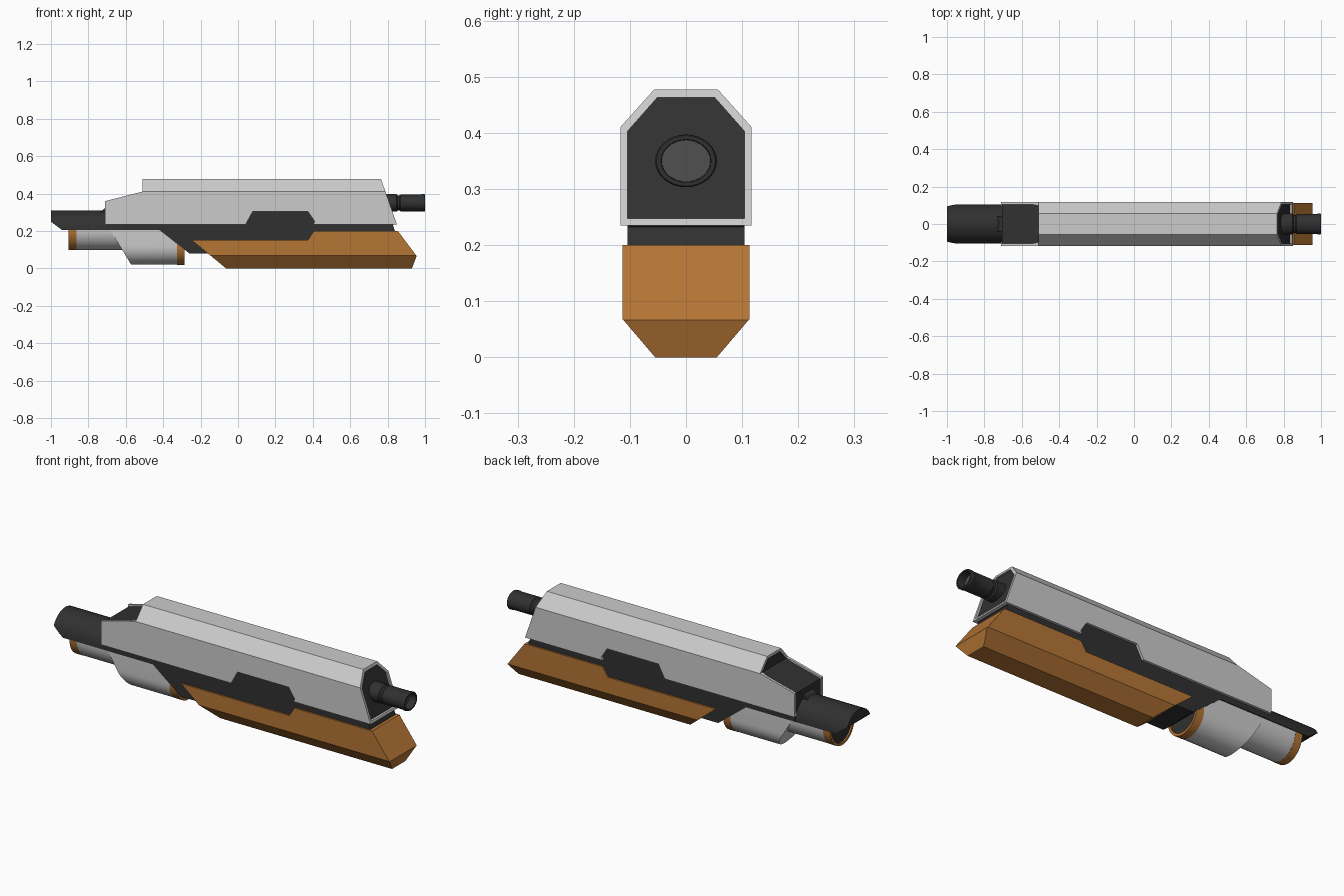
import bpy, bmesh, math

if "Cube" in bpy.data.objects:
    bpy.data.objects.remove(bpy.data.objects["Cube"])


def material(name, rgb):
    m = bpy.data.materials.new(name)
    m.diffuse_color = (*rgb, 1)
    m.use_nodes = True
    m.node_tree.nodes["Principled BSDF"].inputs["Base Color"].default_value = m.diffuse_color
    return m


DARK = material("dark", (0.03, 0.03, 0.03))
ORANGE = material("orange", (0.46, 0.18, 0.035))
BORE = material("bore_grey", (0.08, 0.08, 0.08))


def prism(name, pts, axis, a, b, mat=None):
    """Extrude an (x,z) profile along y, or a (y,z) section along x."""
    bm = bmesh.new()
    place = (lambda p, t: (p[0], t, p[1])) if axis == 'y' else (lambda p, t: (t, p[0], p[1]))
    lo = [bm.verts.new(place(p, a)) for p in pts]
    hi = [bm.verts.new(place(p, b)) for p in pts]
    bm.faces.new(lo)
    bm.faces.new(hi)
    n = len(pts)
    for i in range(n):
        bm.faces.new((lo[i], lo[(i + 1) % n], hi[(i + 1) % n], hi[i]))
    bmesh.ops.recalc_face_normals(bm, faces=bm.faces)
    me = bpy.data.meshes.new(name)
    bm.to_mesh(me)
    bm.free()
    ob = bpy.data.objects.new(name, me)
    bpy.context.collection.objects.link(ob)
    if mat:
        me.materials.append(mat)
    return ob


def boolean(ob, other, op):
    """Apply a boolean and discard the cutter."""
    mod = ob.modifiers.new("cut", 'BOOLEAN')
    mod.operation, mod.object, mod.solver = op, other, 'EXACT'
    bpy.context.view_layer.objects.active = ob
    bpy.ops.object.modifier_apply(modifier=mod.name)
    bpy.data.objects.remove(other)
    return ob


def smooth(ob):
    bpy.ops.object.select_all(action='DESELECT')
    ob.select_set(True)
    bpy.context.view_layer.objects.active = ob
    bpy.ops.object.shade_smooth_by_angle(angle=math.radians(35))


def mirror(half):
    """Complete a symmetric (y,z) section from its right half."""
    return half + [(-y, z) for y, z in reversed(half)]


def arc(ry, rz, cz, down, n=20):
    s = -1 if down else 1
    return [(ry * math.cos(math.pi * i / n), cz + s * rz * math.sin(math.pi * i / n))
            for i in range(n + 1)]


# Grey upper shell: chamfered tube trimmed by the side profile
shell = prism("upper_shell", mirror([(0.117, 0.235), (0.117, 0.41), (0.057, 0.477)]), 'x', -0.9, 0.95)
boolean(shell, prism("bore", mirror([(0.104, 0.247), (0.104, 0.403), (0.051, 0.463)]), 'x', -1, 1), 'DIFFERENCE')
side = [(-0.71, 0.2), (-0.71, 0.36), (-0.51, 0.411), (-0.51, 0.5), (0.757, 0.5), (0.862, 0.2),
        (0.385, 0.2), (0.41, 0.25), (0.375, 0.303), (0.078, 0.303), (0.022, 0.2)]
boolean(shell, prism("trim", side, 'y', -0.3, 0.3), 'INTERSECT')

# Dark core filling the shell and showing through the side notch
core = prism("core_body", mirror([(0.1045, 0.05), (0.1045, 0.4035), (0.0515, 0.4635)]), 'x', -0.9, 0.95, DARK)
side = [(-0.705, 0.205), (-0.705, 0.352), (-0.503, 0.403), (-0.503, 0.49), (0.753, 0.49),
        (0.838, 0.238), (0.828, 0.232), (0.842, 0.19), (0.4, 0.14), (0.3, 0.08), (-0.26, 0.08), (-0.42, 0.205)]
boolean(core, prism("trim", side, 'y', -0.3, 0.3), 'INTERSECT')

# Orange lower guard with chamfered keel
guard = prism("lower_guard", mirror([(0.055, 0), (0.113, 0.068), (0.113, 0.3)]), 'x', -0.5, 1.1, ORANGE)
side = [(-0.25, 0.153), (0.375, 0.153), (0.405, 0.2), (0.855, 0.2), (0.955, 0.066),
        (0.929, -0.003), (-0.06, -0.003)]
boolean(guard, prism("trim", side, 'y', -0.3, 0.3), 'INTERSECT')

# Rounded rear stock, undercut at its tip
stock = prism("rear_stock", arc(0.104, 0.105, 0.205, False), 'x', -1, -0.69, DARK)
boolean(stock, prism("undercut", [(-1.06, 0.205), (-1.06, 0.1), (-0.93, 0.1), (-0.93, 0.1975), (-1.06, 0.295)],
                     'y', -0.3, 0.3), 'DIFFERENCE')
smooth(stock)
prism("stock_fillet", [(-0.735, 0.3), (-0.7, 0.3), (-0.7, 0.325), (-0.715, 0.32)], 'y', -0.04, 0.04, DARK)

# Grey drum under the stock: shallow rear half, deeper front half
rear = prism("drum_rear", arc(0.1, 0.107, 0.206, True), 'x', -0.866, -0.5)
smooth(rear)
deep = [(0.1, 0.206)] + arc(0.1, 0.1, 0.12, True) + [(-0.1, 0.206)]
front = prism("drum_front", deep, 'x', -0.8, -0.325)
boolean(front, prism("slant", [(-0.69, 0.215), (-0.565, 0.01), (-0.2, 0.01), (-0.2, 0.215)], 'y', -0.3, 0.3), 'INTERSECT')
smooth(front)

# Orange end rings with recessed dark plugs
rear_in = arc(0.088, 0.095, 0.206, True)
deep_in = [(0.088, 0.206)] + arc(0.088, 0.088, 0.12, True) + [(-0.088, 0.206)]
for name, outer, inner, a, b, pa, pb in (
        ("rear", arc(0.101, 0.108, 0.206, True), rear_in, -0.905, -0.864, -0.897, -0.86),
        ("front", [(0.101, 0.206)] + arc(0.101, 0.101, 0.12, True) + [(-0.101, 0.206)], deep_in,
         -0.327, -0.285, -0.33, -0.293)):
    ring = prism(name + "_ring", outer, 'x', a, b, ORANGE)
    hole = [(y, z + 0.05 if z > 0.2 else z) for y, z in inner]
    boolean(ring, prism("hole", hole, 'x', a - 0.1, b + 0.1), 'DIFFERENCE')
    smooth(ring)
    smooth(prism(name + "_plug", inner, 'x', pa, pb, DARK))

# Muzzle: slightly flattened lathe with grooves and a bore
path = [(0.76, 0.047), (0.848, 0.047), (0.853, 0.041), (0.864, 0.041), (0.869, 0.045), (0.925, 0.045),
        (0.978, 0.045), (0.982, 0.047), (0.996, 0.047), (1.0, 0.045), (1.0, 0.038), (0.96, 0.037)]
N = 32
bm = bmesh.new()
rings = [[bm.verts.new((x, 1.17 * r * math.cos(2 * math.pi * i / N), 0.35 + r * math.sin(2 * math.pi * i / N)))
          for i in range(N)] for x, r in path]
for p, q in zip(rings, rings[1:]):
    for i in range(N):
        bm.faces.new((p[i], p[(i + 1) % N], q[(i + 1) % N], q[i]))
bm.faces.new(rings[0])
bm.faces.new(rings[-1]).material_index = 1
bmesh.ops.recalc_face_normals(bm, faces=bm.faces)
me = bpy.data.meshes.new("muzzle")
bm.to_mesh(me)
bm.free()
me.materials.append(DARK)
me.materials.append(BORE)
muzzle = bpy.data.objects.new("muzzle", me)
bpy.context.collection.objects.link(muzzle)
smooth(muzzle)
